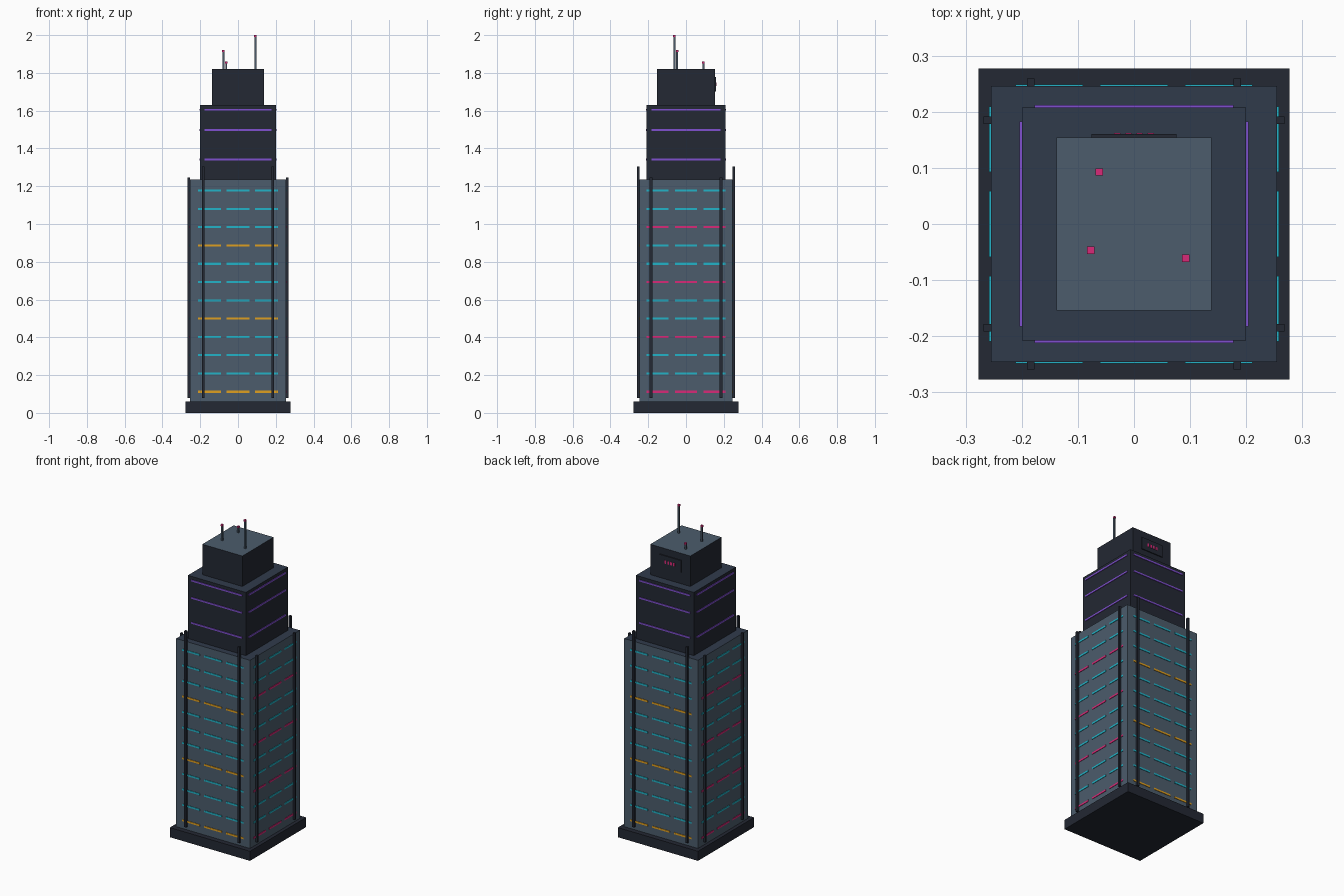
import bpy, bmesh
from mathutils import Matrix, Vector

if "Cube" in bpy.data.objects:
    bpy.data.objects.remove(bpy.data.objects["Cube"])

def mat(name, hexcol):
    m = bpy.data.materials.new(name)
    srgb = [int(hexcol[i:i + 2], 16) / 255 for i in (0, 2, 4)]
    m.diffuse_color = [c / 12.92 if c < 0.04 else ((c + 0.055) / 1.055) ** 2.4 for c in srgb] + [1]
    m.use_nodes = True
    m.node_tree.nodes["Principled BSDF"].inputs["Base Color"].default_value = m.diffuse_color
    return m

DARK, ROOF, GLASS = mat("dark", "232833"), mat("roof", "303B4B"), mat("glass", "4C5C6C")
CYAN, AMBER, PINK, VIOLET = (mat("cyan", "22B4C8"), mat("amber", "E0A020"),
                             mat("pink", "D82A78"), mat("violet", "8050D0"))

def boxes(name, items, material, top=None):
    """One object made of boxes, each given as (centre, size)."""
    bm = bmesh.new()
    for c, s in items:
        bmesh.ops.create_cube(bm, size=1, matrix=Matrix.Translation(c) @ Matrix.Diagonal((*s, 1)))
    me = bpy.data.meshes.new(name)
    me.materials.append(material)
    if top:
        me.materials.append(top)
        bm.normal_update()
        for f in bm.faces:
            f.material_index = int(f.normal.z > 0.9)
    bm.to_mesh(me)
    bm.free()
    ob = bpy.data.objects.new(name, me)
    bpy.context.collection.objects.link(ob)

def tier(name, hx, hy, z0, z1, side, top):
    boxes(name, [((0, 0, (z0 + z1) / 2), (2 * hx, 2 * hy, z1 - z0))], side, top)

# Stacked tiers
BX, BY, MX, MY = 0.255, 0.246, 0.2, 0.208
tier("plinth", 0.277, 0.277, 0, 0.06, DARK, DARK)
tier("main_shaft", BX, BY, 0.06, 1.235, GLASS, ROOF)
tier("upper_tier", MX, MY, 1.235, 1.63, DARK, ROOF)
tier("crown", 0.138, 0.154, 1.63, 1.82, DARK, GLASS)

# Window strips: twelve rows of three on every face
T = 0.006
front, side = {}, {}
for row in range(12):
    z = 0.112 + 0.0968 * row
    for u in (-0.151, 0, 0.151):
        for s in (-1, 1):
            front.setdefault(row % 4 == 0, []).append(((u, s * BY, z), (0.121, T, 0.011)))
            side.setdefault(row % 3 == 0, []).append(((s * BX, u, z), (T, 0.117, 0.011)))
boxes("front_back_windows_cyan", front[False], CYAN)
boxes("front_back_windows_amber", front[True], AMBER)
boxes("side_windows_cyan", side[False], CYAN)
boxes("side_windows_pink", side[True], PINK)

# Light bands around the upper tier
bands = []
for z in (1.341, 1.497, 1.605):
    for s in (-1, 1):
        bands += [((0, s * MY, z), (0.354, 0.008, 0.01)), ((s * MX, 0, z), (0.008, 0.366, 0.01))]
boxes("light_bands", bands, VIOLET)

# Vertical fins, taller on front and back
W = 0.014
signs = [(a, b) for a in (-1, 1) for b in (-1, 1)]
boxes("front_back_fins", [((a * 0.184, b * 0.252, 0.6925), (W, W, 1.225)) for a, b in signs], DARK)
boxes("side_fins", [((a * 0.261, b * 0.185, 0.6625), (W, W, 1.165)) for a, b in signs], DARK)

# Roof masts with beacon tips
masts = [(-0.062, 0.0925, 1.86), (-0.077, -0.047, 1.92), (0.092, -0.061, 2.0)]
boxes("masts", [((x, y, (1.82 + z - 0.008) / 2), (0.01, 0.01, z - 0.008 - 1.82)) for x, y, z in masts], GLASS)
boxes("beacons", [((x, y, z - 0.005), (0.013, 0.013, 0.01)) for x, y, z in masts], PINK)

# Rear display panel with plain lights
boxes("display_panel", [((0, 0.156, 1.74), (0.152, 0.008, 0.075))], DARK)
boxes("display_lights", [((-0.03 + 0.02 * i, 0.16, 1.74), (0.011, 0.004, 0.02)) for i in range(4)], PINK)
